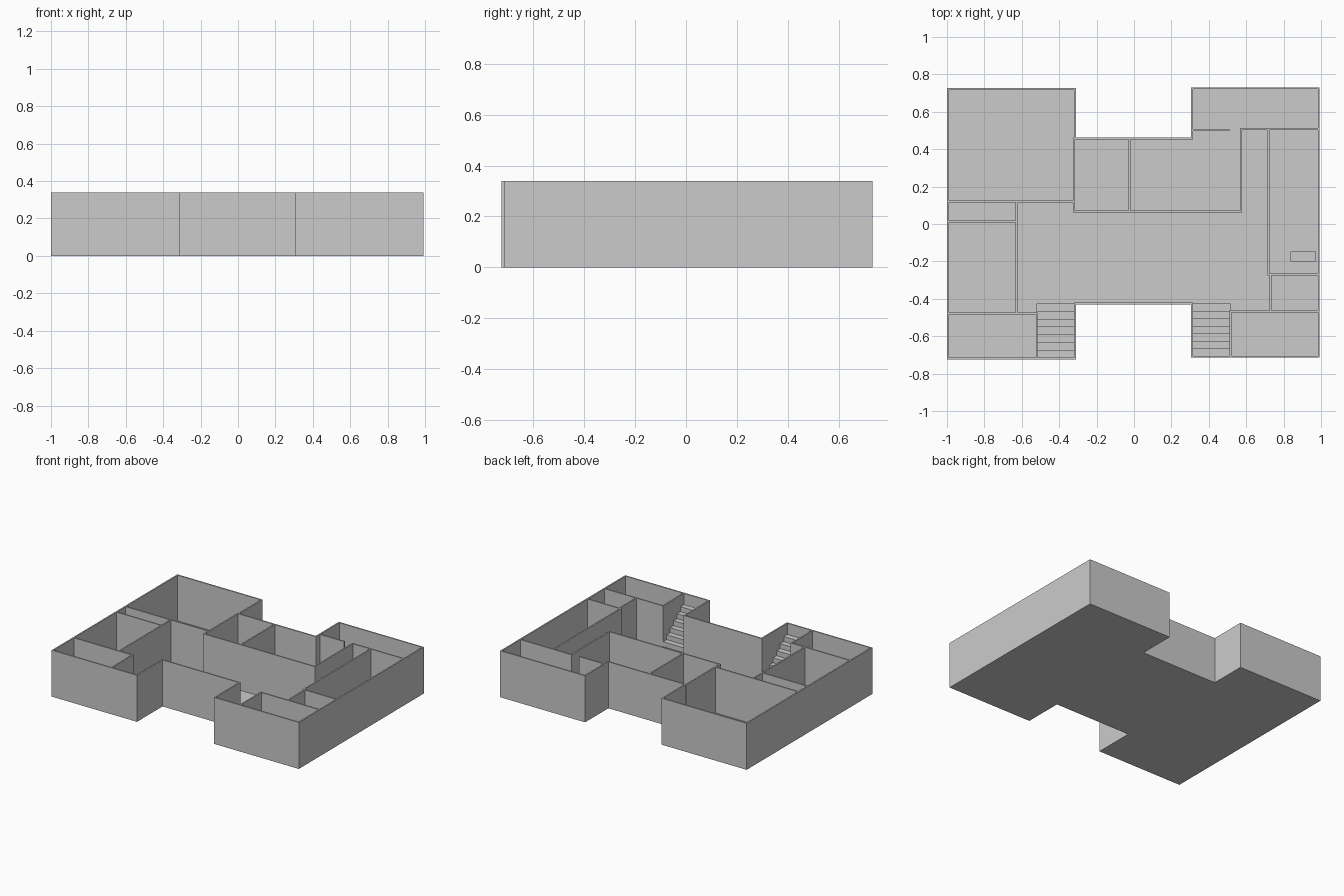
import bpy
import bmesh

HEIGHT = 0.34
THICK = 0.01
FLOOR = 0.006

cube = bpy.data.objects.get("Cube")
if cube:
    bpy.data.objects.remove(cube)

plaster = bpy.data.materials.new("light grey plaster")
plaster.use_nodes = True
grey = (0.6, 0.6, 0.6, 1)
plaster.diffuse_color = grey
plaster.node_tree.nodes["Principled BSDF"].inputs["Base Color"].default_value = grey


def finish(name, bm):
    bmesh.ops.recalc_face_normals(bm, faces=bm.faces)
    mesh = bpy.data.meshes.new(name)
    bm.to_mesh(mesh)
    bm.free()
    mesh.materials.append(plaster)
    obj = bpy.data.objects.new(name, mesh)
    bpy.context.collection.objects.link(obj)
    return obj


def prism(bm, outline, z0, z1):
    """Extrude a plan outline between two heights."""
    face = bm.faces.new([bm.verts.new((x, y, z0)) for x, y in outline])
    up = bmesh.ops.extrude_face_region(bm, geom=[face])["geom"]
    for v in up:
        if isinstance(v, bmesh.types.BMVert):
            v.co.z = z1


def box(bm, x0, x1, y0, y1, z0, z1):
    prism(bm, [(x0, y0), (x1, y0), (x1, y1), (x0, y1)], z0, z1)


def walls(name, runs):
    """Axis-aligned walls given by their centre lines."""
    bm = bmesh.new()
    h = THICK / 2
    for (ax, ay), (bx, by) in runs:
        box(bm, min(ax, bx) - h, max(ax, bx) + h,
            min(ay, by) - h, max(ay, by) + h, 0, HEIGHT)
    return finish(name, bm)


def stairs(name, x0, x1, y_low, y_high, steps=7, rise=0.036):
    """Solid stepped profile climbing towards the front."""
    bm = bmesh.new()
    run = (y_high - y_low) / steps
    for i in range(steps):
        a, b = y_low + i * run, y_low + (i + 1) * run
        box(bm, x0, x1, min(a, b), max(a, b), FLOOR / 2, FLOOR + (i + 1) * rise)
    return finish(name, bm)


# Plan outline shared by the floor and the outer walls
outline = [
    (-0.995, -0.72), (-0.315, -0.72), (-0.315, -0.425), (0.31, -0.425),
    (0.31, -0.71), (0.988, -0.71), (0.988, 0.726), (0.31, 0.726),
    (0.31, 0.457), (-0.315, 0.457), (-0.315, 0.722), (-0.995, 0.722),
]
bm = bmesh.new()
prism(bm, outline, 0, FLOOR)
finish("floor", bm)
walls("outer_walls", zip(outline, outline[1:] + outline[:1]))

# Rooms on the -x side
walls("right_wing_partitions", [
    ((-0.995, 0.12), (-0.32, 0.12)),
    ((-0.995, 0.014), (-0.628, 0.014)),
    ((-0.628, 0.12), (-0.628, -0.478)),
    ((-0.995, -0.478), (-0.52, -0.478)),
    ((-0.52, -0.478), (-0.52, -0.72)),
])

# Two rooms behind the hall
walls("middle_partitions", [
    ((-0.32, 0.457), (-0.32, 0.067)),
    ((-0.024, 0.457), (-0.024, 0.067)),
    ((-0.32, 0.067), (0.573, 0.067)),
    ((0.573, 0.067), (0.573, 0.505)),
    ((0.31, 0.502), (0.505, 0.502)),
])

# Rooms on the +x side
walls("left_wing_partitions", [
    ((0.573, 0.507), (0.988, 0.507)),
    ((0.72, 0.507), (0.72, -0.27)),
    ((0.72, -0.27), (0.988, -0.27)),
    ((0.73, -0.27), (0.73, -0.468)),
    ((0.515, -0.468), (0.988, -0.468)),
    ((0.515, -0.468), (0.515, -0.71)),
])

# Twin staircases
stairs("right_stairs", -0.52, -0.315, -0.425, -0.715)
stairs("left_stairs", 0.31, 0.515, -0.425, -0.705)

# Low bench in the long room
bm = bmesh.new()
box(bm, 0.837, 0.972, -0.2, -0.148, FLOOR / 2, 0.06)
finish("bench", bm)
